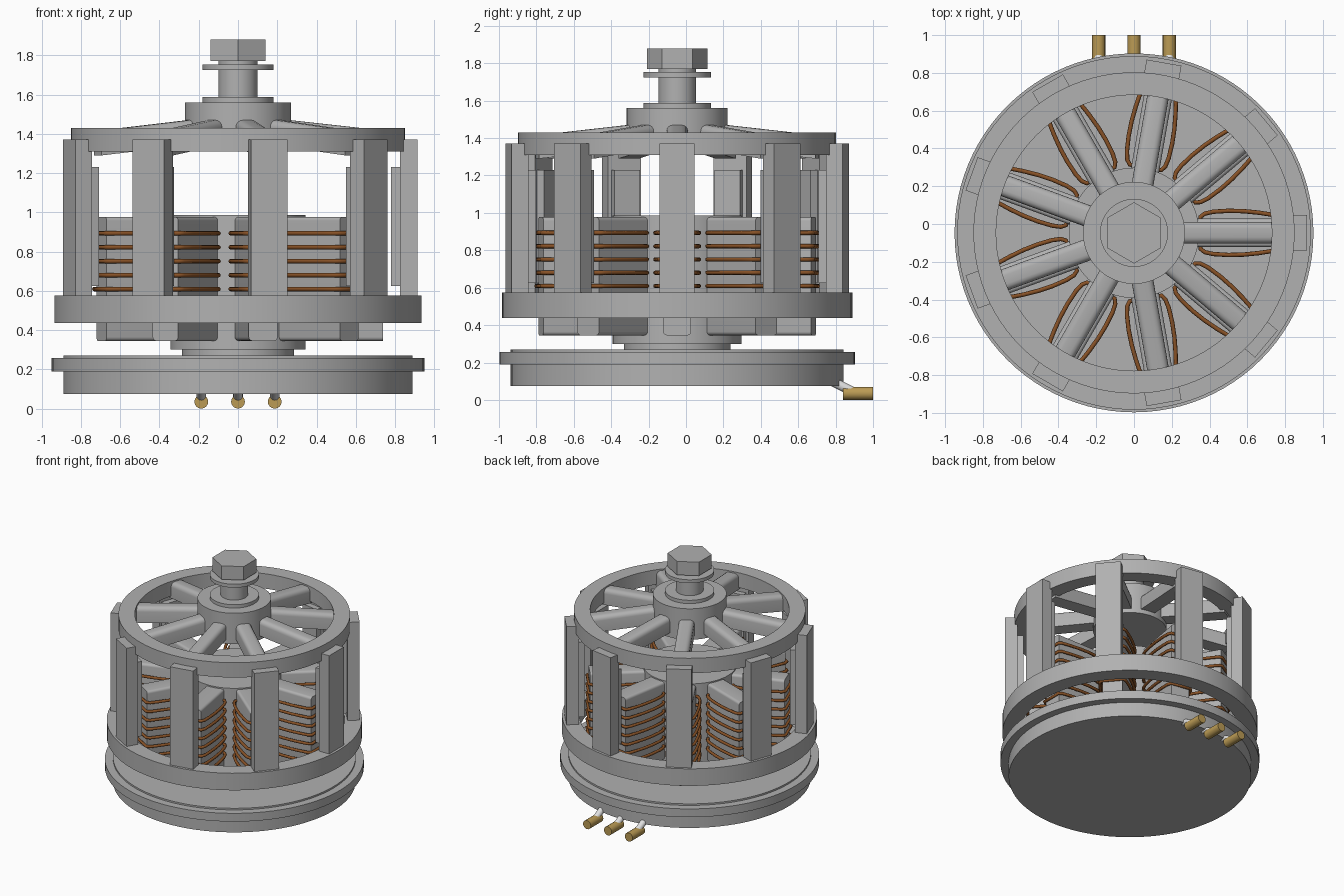
import bpy, bmesh, math
from mathutils import Matrix

if "Cube" in bpy.data.objects:
    bpy.data.objects.remove(bpy.data.objects["Cube"])

CY = -0.047                      # motor axis sits slightly forward of the plugs
COUNT = 9                        # spokes, bars, magnets and stator teeth


def material(name, rgb):
    m = bpy.data.materials.new(name)
    m.diffuse_color = (*rgb, 1)
    m.use_nodes = True
    m.node_tree.nodes["Principled BSDF"].inputs["Base Color"].default_value = (*rgb, 1)
    return m


GREY = material("grey metal", (0.44, 0.44, 0.44))
LIGHT = material("light wire sleeve", (0.75, 0.75, 0.75))
COPPER = material("copper", (0.25, 0.085, 0.02))
GOLD = material("gold", (0.50, 0.33, 0.09))


def finish(name, bm, mat, smooth=True):
    bmesh.ops.recalc_face_normals(bm, faces=bm.faces)
    me = bpy.data.meshes.new(name)
    bm.to_mesh(me)
    bm.free()
    me.materials.append(mat)
    ob = bpy.data.objects.new(name, me)
    bpy.context.collection.objects.link(ob)
    if smooth:
        bpy.ops.object.select_all(action='DESELECT')
        ob.select_set(True)
        bpy.context.view_layer.objects.active = ob
        bpy.ops.object.shade_smooth_by_angle(angle=math.radians(30))
    return ob


def lathe(name, profile, closed=False, mat=GREY, steps=96):
    """Spin an (r, z) profile around the motor axis."""
    bm = bmesh.new()
    vs = [bm.verts.new((r, 0, z)) for r, z in profile]
    es = [bm.edges.new(p) for p in zip(vs, vs[1:])]
    if closed:
        es.append(bm.edges.new((vs[-1], vs[0])))
    bmesh.ops.spin(bm, geom=vs + es, cent=(0, 0, 0), axis=(0, 0, 1),
                   angle=math.tau, steps=steps)
    bmesh.ops.remove_doubles(bm, verts=bm.verts, dist=1e-4)
    bmesh.ops.translate(bm, verts=bm.verts, vec=(0, CY, 0))
    return finish(name, bm, mat)


def ring(name, inner, outer, z0, z1):
    return lathe(name, [(inner, z0), (outer, z0), (outer, z1), (inner, z1)], True)


def radial_blocks(name, r0, r1, width, z0, z1, drop=0.0, bevel=0.0, top_only=False):
    """One block per sector, pointing outward; drop lowers the outer end."""
    for i in range(COUNT):
        bm = bmesh.new()
        bmesh.ops.create_cube(bm, size=1)
        for v in bm.verts:
            outer = v.co.x > 0
            v.co = (r1 if outer else r0, v.co.y * width,
                    (z1 if v.co.z > 0 else z0) - (drop if outer else 0))
        if bevel:
            edges = [e for e in bm.edges
                     if abs(e.verts[0].co.x - e.verts[1].co.x) > 0.01
                     and (not top_only or e.verts[0].co.z > (z0 + z1) / 2)]
            bmesh.ops.bevel(bm, geom=edges, offset=bevel, segments=4,
                            profile=0.5, affect='EDGES')
        bmesh.ops.transform(bm, verts=bm.verts,
                            matrix=Matrix.Translation((0, CY, 0))
                            @ Matrix.Rotation(math.tau * i / COUNT, 4, 'Z'))
        finish(f"{name}_{i + 1}", bm, GREY)


def rod(name, points, radius, mat):
    """Round capped rod along a polyline."""
    cu = bpy.data.curves.new(name, 'CURVE')
    cu.dimensions = '3D'
    cu.bevel_depth = radius
    cu.bevel_resolution = 6
    cu.use_fill_caps = True
    cu.materials.append(mat)
    s = cu.splines.new('POLY')
    s.points.add(len(points) - 1)
    for p, co in zip(s.points, points):
        p.co = (*co, 1)
    bpy.context.collection.objects.link(bpy.data.objects.new(name, cu))


# Base plate with flange, and the pedestal carrying the stator
lathe("base_plate", [(0, 0.075), (0.89, 0.075), (0.89, 0.19), (0.95, 0.19),
                     (0.95, 0.257), (0.89, 0.257), (0.89, 0.27), (0, 0.27)])
lathe("stator_core", [(0, 0.26), (0.285, 0.26), (0.285, 0.30), (0.345, 0.30),
                      (0.345, 0.987), (0, 0.987)])
radial_blocks("stator_tooth", 0.30, 0.74, 0.15, 0.345, 0.977, bevel=0.02)

# Rotor: lower ring, upright bars with inner magnets, top ring, spokes and hub
ring("lower_ring", 0.81, 0.936, 0.437, 0.575)
ring("top_ring", 0.73, 0.85, 1.31, 1.43)
radial_blocks("rotor_bar", 0.825, 0.915, 0.187, 0.50, 1.37)
radial_blocks("magnet", 0.78, 0.826, 0.145, 0.625, 1.23)
radial_blocks("spoke", 0.22, 0.76, 0.115, 1.35, 1.475, drop=0.06, bevel=0.035, top_only=True)
lathe("hub", [(0, 1.31), (0.27, 1.31), (0.27, 1.56), (0.18, 1.56),
              (0.18, 1.587), (0, 1.587)])

# Bolt: shank, washer and hexagonal head
lathe("bolt_shank", [(0, 1.57), (0.10, 1.57), (0.10, 1.775), (0, 1.775)], steps=48)
ring("washer", 0.09, 0.18, 1.725, 1.753)
bm = bmesh.new()
bmesh.ops.create_cone(bm, cap_ends=True, segments=6, radius1=0.162, radius2=0.162, depth=0.11,
                      matrix=Matrix.Translation((0, CY, 1.825)) @ Matrix.Rotation(math.pi / 2, 4, 'Z'))
# Point one corner of the head along y
corner = max(bm.verts, key=lambda v: v.co.y).co
turn = math.pi / 2 - math.atan2(corner.y - CY, corner.x)
bmesh.ops.rotate(bm, verts=bm.verts, cent=(0, CY, 0), matrix=Matrix.Rotation(turn, 3, 'Z'))
finish("bolt_head", bm, GREY, smooth=False)

# Copper windings: bowed loops around each tooth
half = [(0.352, 0.085), (0.375, 0.102), (0.42, 0.112), (0.50, 0.117), (0.58, 0.115),
        (0.66, 0.107), (0.725, 0.097), (0.75, 0.08)]
loop = half + [(r, -t) for r, t in reversed(half)]
for i in range(COUNT):
    a = math.tau * i / COUNT
    cu = bpy.data.curves.new(f"winding_{i + 1}", 'CURVE')
    cu.dimensions = '3D'
    cu.bevel_depth = 0.0115
    cu.bevel_resolution = 2
    cu.materials.append(COPPER)
    for k in range(7):
        s = cu.splines.new('POLY')
        s.points.add(len(loop) - 1)
        s.use_cyclic_u = True
        for p, (r, t) in zip(s.points, loop):
            p.co = (r * math.cos(a) - t * math.sin(a),
                    r * math.sin(a) + t * math.cos(a) + CY, 0.893 - 0.071 * k, 1)
    bpy.context.collection.objects.link(bpy.data.objects.new(f"winding_{i + 1}", cu))

# Three plugs at the back with their sleeves
for name, x in (("right", -0.187), ("middle", 0.0), ("left", 0.187)):
    rod(f"plug_{name}", [(x, 0.84, 0.035), (x, 1.0, 0.035)], 0.035, GOLD)
    rod(f"sleeve_{name}", [(x, 0.77, 0.105), (x, 0.89, 0.045)], 0.025, LIGHT)
